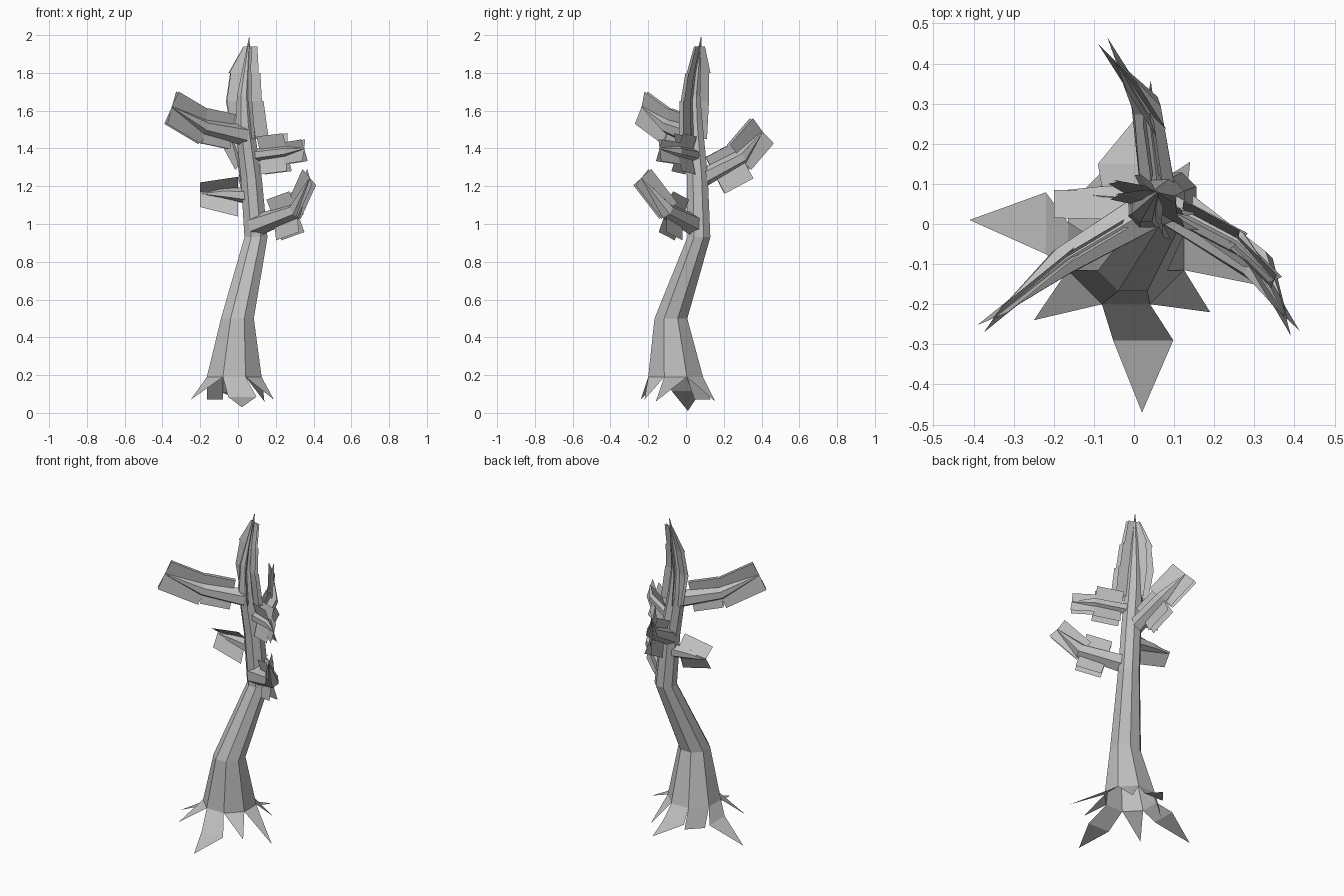
import bpy, bmesh, math
from mathutils import Vector, Matrix

if "Cube" in bpy.data.objects:
    bpy.data.objects.remove(bpy.data.objects["Cube"], do_unlink=True)

bark = bpy.data.materials.new("grey")
bark.use_nodes = True
COLOUR = (0.52, 0.52, 0.52, 1)
bark.diffuse_color = COLOUR
bark.node_tree.nodes["Principled BSDF"].inputs["Base Color"].default_value = COLOUR
UP = Vector((0, 0, 1))


def finish(name, bm):
    mesh = bpy.data.meshes.new(name)
    bm.to_mesh(mesh)
    bm.free()
    mesh.materials.append(bark)
    obj = bpy.data.objects.new(name, mesh)
    bpy.context.collection.objects.link(obj)
    return obj


def face(bm, *points):
    return bm.faces.new([bm.verts.new(p) for p in points])


def tube(name, path, radii, sides, level=False):
    """Tapered faceted tube; level rings stay horizontal."""
    bm = bmesh.new()
    path = [Vector(p) for p in path]
    rings = []
    for i, (p, r) in enumerate(zip(path, radii)):
        t = (path[min(i + 1, len(path) - 1)] - path[max(i - 1, 0)]).normalized()
        a = Vector((1, 0, 0)) if level else t.cross(UP).normalized()
        b = Vector((0, 1, 0)) if level else a.cross(t)
        angles = [math.tau * (k + 0.5) / sides for k in range(sides)]
        rings.append([bm.verts.new(p + r * (a * math.cos(q) + b * math.sin(q)))
                      for q in angles])
    for lo, hi in zip(rings, rings[1:]):
        for k in range(sides):
            n = (k + 1) % sides
            bm.faces.new((lo[k], lo[n], hi[n], hi[k]))
    bm.faces.new(rings[-1])
    bmesh.ops.recalc_face_normals(bm, faces=bm.faces)
    return finish(name, bm)


def leaf_cards(name, spans, splay):
    """Flat cards along each span, in two planes crossed by the splay angle.
    Span: start, end, width above, width below."""
    bm = bmesh.new()
    for a, b, above, below in spans:
        axis = (b - a).normalized()
        side = axis.cross(UP).cross(axis).normalized()
        for angle in (-splay, splay):
            w = Matrix.Rotation(math.radians(angle), 3, axis) @ side
            face(bm, a, b, b + w * above, a + w * above)
            face(bm, a, b, b - w * below, a - w * below)
    return finish(name, bm)


# Trunk: eight sided, leaning back and to the left
BASE = Vector((-0.02, -0.055, 0.19))
R = 0.157
tube("trunk",
     [BASE, (-0.003, -0.08, 0.5), (0.095, 0.068, 0.93), (0.07, 0.06, 1.25),
      (0.035, 0.04, 1.52), (0.03, 0.04, 1.68), (0.06, 0.08, 1.99)],
     [R, 0.094, 0.066, 0.06, 0.053, 0.038, 0.002], 8, level=True)


def base_edge(step):
    """Ends of one trunk base edge; step counts eighths of a turn."""
    return [BASE + R * Vector((math.cos(q), math.sin(q), 0))
            for q in ((step - 0.5) * math.tau / 8, (step + 0.5) * math.tau / 8)]


# Flared roots: step, tip, flare distance, sideways shift, half width, middle height
roots = bmesh.new()
for step, tip, flare, shift, half, height in [
        (6, (0.02, -0.47, 0.03), 0.09, 0.043, 0.075, 0.085),
        (2, (0.03, 0.295, 0.06), 0.06, 0.0, 0.07, 0.11),
        (4, (-0.41, 0.01, 0.01), 0.055, -0.057, 0.077, 0.115)]:
    a, b = base_edge(step)
    across = (b - a).normalized()
    mid = (a + b) / 2 + across.cross(UP) * flare + across * shift
    mid.z = height
    c, d = mid - across * half, mid + across * half
    face(roots, a, c, d, b)
    face(roots, c, tip, d)
# Pointed roots
for step, tip in [(7, (0.19, -0.22, 0.07)), (0, (0.35, -0.16, 0.06)),
                  (1, (0.14, 0.155, 0.06)), (5, (-0.25, -0.24, 0.07))]:
    a, b = base_edge(step)
    face(roots, a, tip, b)
# Short square flap at the back
a, b = base_edge(3)
drop = Vector((0.0, 0.04, -0.12))
face(roots, a, a + drop, b + drop, b)
finish("roots", roots)

# Branches: path, radii, start of cards, card widths (above, below) inner and outer, splay
BRANCHES = {
    "upper_right": ([(0.03, 0.03, 1.47), (-0.18, -0.095, 1.515), (-0.35, -0.235, 1.62)],
                    [0.055, 0.04, 0.003], 0.3, (0.10, 0.09), (0.09, 0.10), 7),
    "back": ([(0.06, 0.08, 1.24), (0.03, 0.295, 1.355), (-0.045, 0.405, 1.49)],
             [0.05, 0.04, 0.003], 0.3, (0.09, 0.13), (0.10, 0.09), 9),
    "lower_left": ([(0.09, 0.05, 0.99), (0.31, -0.105, 1.07), (0.38, -0.235, 1.245)],
                   [0.06, 0.045, 0.003], 0.45, (0.11, 0.12), (0.07, 0.06), 12),
    "middle_left": ([(0.06, 0.06, 1.36), (0.26, -0.045, 1.385), (0.35, -0.14, 1.4)],
                    [0.035, 0.03, 0.003], 0.3, (0.10, 0.11), (0.05, 0.07), 16),
}
for name, (path, radii, start, inner, outer, splay) in BRANCHES.items():
    tube(name + "_branch", path, radii, 6)
    p, q, r = [Vector(v) for v in path]
    leaf_cards(name + "_leaves",
               [(p.lerp(q, start), q, *inner), (q.lerp(p, 0.05), r, *outer)], splay)

# Small lower right twig with one raised and one drooping card
tube("lower_right_twig", [(0.06, 0.06, 1.15), (-0.08, 0.07, 1.16), (-0.19, 0.08, 1.16)],
     [0.045, 0.028, 0.003], 6)
twig = bmesh.new()
for lift_inner, lift_outer, reach in ((0.07, 0.05, -0.07), (-0.14, -0.08, -0.05)):
    a, b = Vector((0.0, 0.08, 1.18)), Vector((-0.2, 0.085, 1.17))
    face(twig, a, b, b + Vector((0, reach, lift_outer)),
         a + Vector((0, reach, lift_inner)))
finish("lower_right_twig_leaves", twig)

# Crown: upright cards along the top of the trunk, crossing at a shallow angle
crown = bmesh.new()
for heading, scale in ((-30, 1), (-12, 0.85), (-65, 0.75)):
    h = math.radians(heading)
    side = Vector((math.cos(h), math.sin(h), 0)) * scale
    low, mid, high, top = [Vector(v) for v in (
        (0.05, 0.05, 1.45), (0.04, 0.04, 1.65), (0.045, 0.055, 1.8), (0.055, 0.08, 1.94))]
    face(crown, low, low + side * 0.13, mid + side * 0.11, mid)
    face(crown, mid, mid + side * 0.10, high + side * 0.085, high)
    face(crown, high, high + side * 0.075, top + side * 0.055, top)
    face(crown, low, mid, mid - side * 0.12, low - side * 0.09)
    face(crown, mid, high, high - side * 0.10, mid - side * 0.12)
    face(crown, high, top, top - side * 0.03, high - side * 0.11)
finish("crown_leaves", crown)
